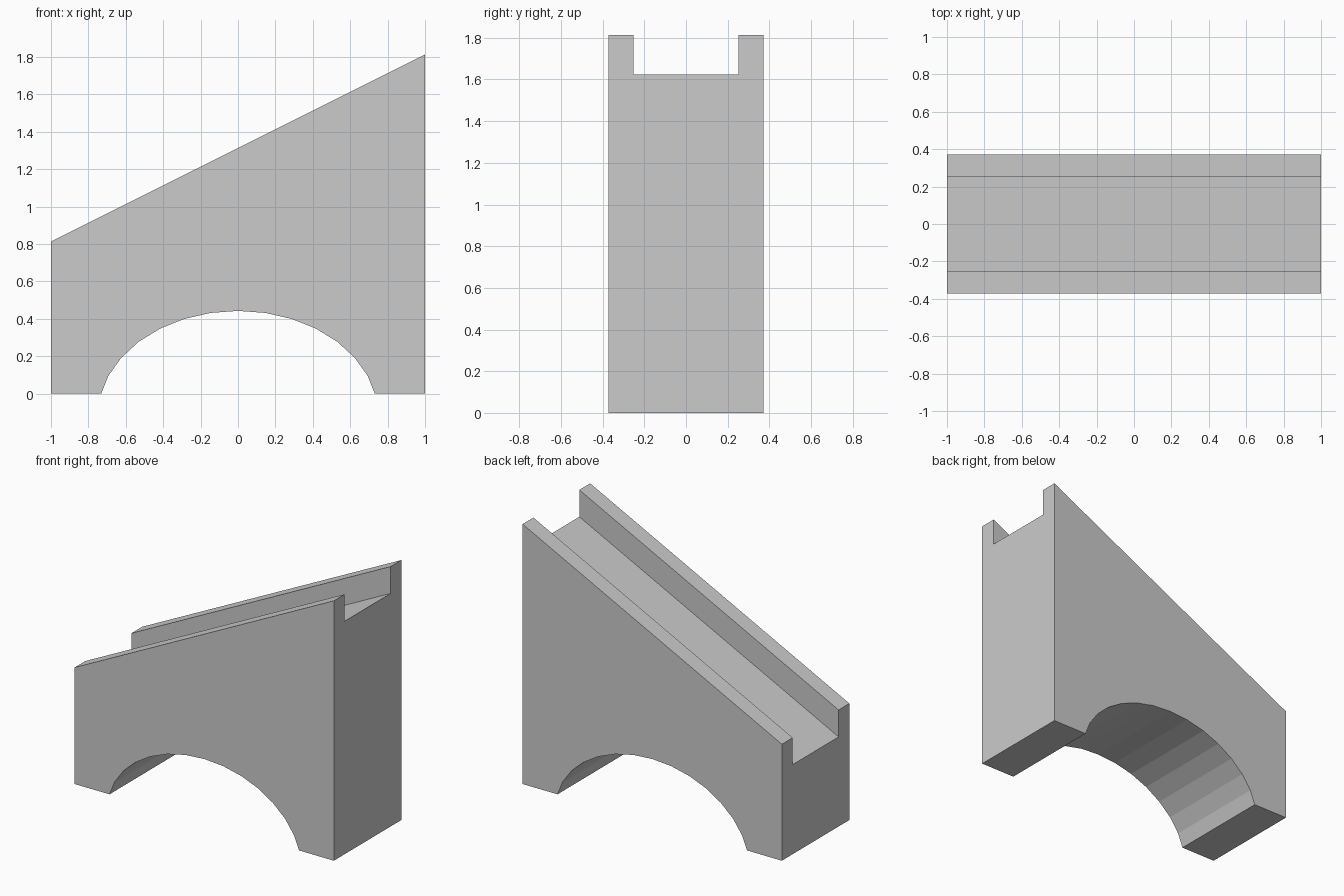
import bpy, bmesh, math

if "Cube" in bpy.data.objects:
    bpy.data.objects.remove(bpy.data.objects["Cube"])

HALF_WIDTH, GROOVE_HALF = 0.372, 0.253
GROOVE_DEPTH = 0.1875
LOW, HIGH = 0.8125, 1.8125          # rail heights at the two ends


def prism(name, profile, half):
    """Extrude an x-z profile symmetrically along y."""
    bm = bmesh.new()
    face = bm.faces.new([bm.verts.new((x, -half, z)) for x, z in profile])
    out = bmesh.ops.extrude_face_region(bm, geom=[face])
    verts = [v for v in out["geom"] if isinstance(v, bmesh.types.BMVert)]
    bmesh.ops.translate(bm, verts=verts, vec=(0, 2 * half, 0))
    bmesh.ops.recalc_face_normals(bm, faces=bm.faces)
    mesh = bpy.data.meshes.new(name)
    bm.to_mesh(mesh)
    bm.free()
    obj = bpy.data.objects.new(name, mesh)
    bpy.context.collection.objects.link(obj)
    return obj


# Underside arch: upper part of a 32-sided ellipse, cut off at the ground
RX, RZ, ARCH_TOP = 0.75, 0.5625, 0.442
arch = [(RX * math.sin(k * math.pi / 16),
         ARCH_TOP - RZ + RZ * math.cos(k * math.pi / 16)) for k in range(-6, 7)]
arch = [(-0.731, 0)] + arch + [(0.731, 0)]

# Sloped block with the arch
block = prism("sloped_block",
              [(-1, 0)] + arch + [(1, 0), (1, HIGH), (-1, LOW)], HALF_WIDTH)

# Sloped channel between the two rails, parallel to the top
slope = (HIGH - LOW) / 2
mid = (HIGH + LOW) / 2 - GROOVE_DEPTH
e = 1.2
cutter = prism("channel_cutter",
               [(-e, mid - slope * e), (e, mid + slope * e),
                (e, mid + slope * e + 0.5), (-e, mid - slope * e + 0.5)],
               GROOVE_HALF)
cutter.hide_render = True

cut = block.modifiers.new("channel", 'BOOLEAN')
cut.operation = 'DIFFERENCE'
cut.solver = 'EXACT'
cut.object = cutter
bpy.context.view_layer.objects.active = block
bpy.ops.object.modifier_apply(modifier=cut.name)
bpy.data.objects.remove(cutter)
